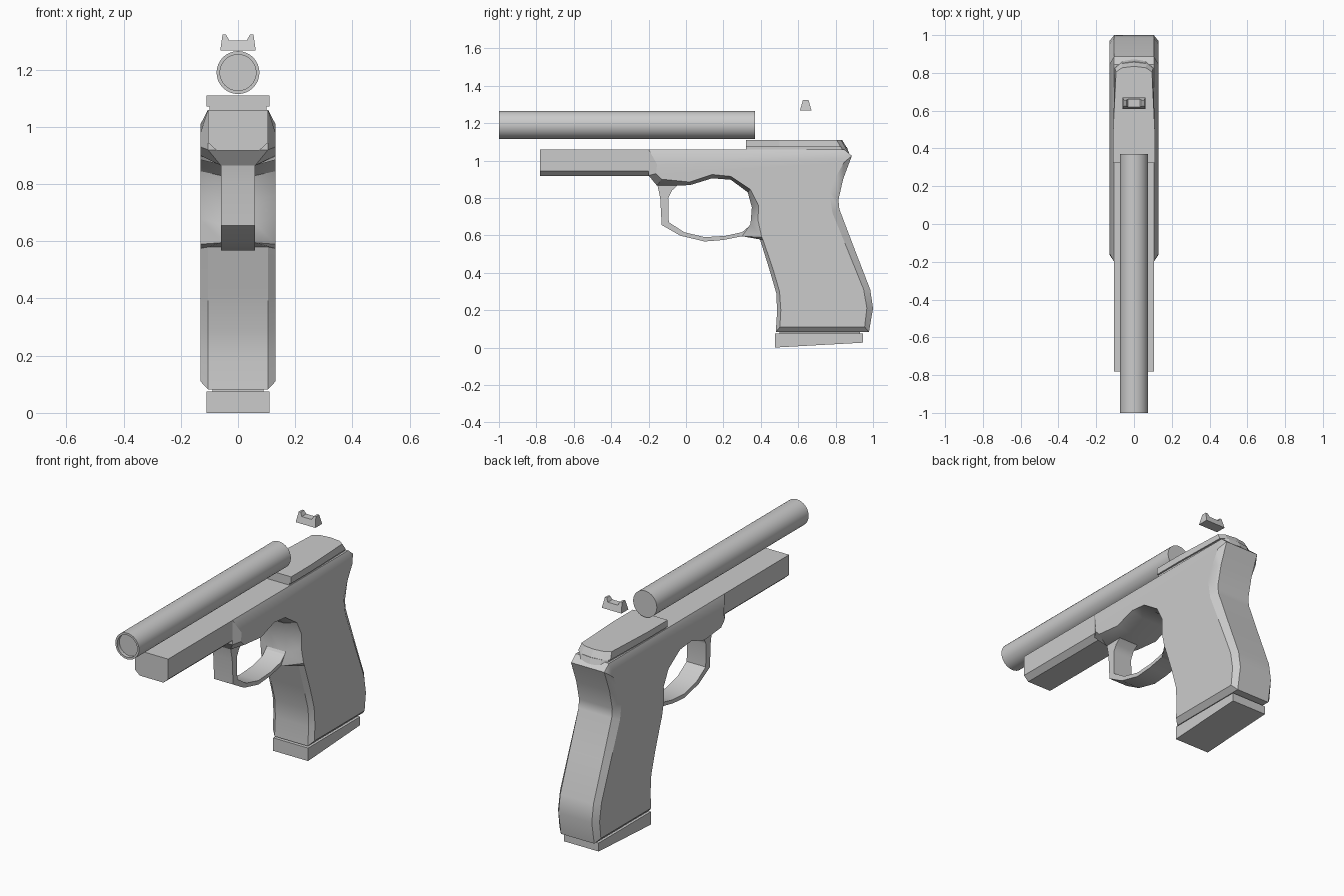
import bpy, bmesh, math


def loft(name, rings, smooth=30):
    """Skin a list of equal-length closed rings and cap both ends."""
    bm = bmesh.new()
    vs = [[bm.verts.new(p) for p in r] for r in rings]
    n = len(vs[0])
    for a, b in zip(vs, vs[1:]):
        for i in range(n):
            j = (i + 1) % n
            bm.faces.new((a[i], a[j], b[j], b[i]))
    bm.faces.new(vs[0][::-1])
    bm.faces.new(vs[-1])
    bmesh.ops.recalc_face_normals(bm, faces=bm.faces)
    me = bpy.data.meshes.new(name)
    bm.to_mesh(me)
    bm.free()
    ob = bpy.data.objects.new(name, me)
    bpy.context.collection.objects.link(ob)
    if smooth:
        bpy.ops.object.select_all(action='DESELECT')
        ob.select_set(True)
        bpy.context.view_layer.objects.active = ob
        bpy.ops.object.shade_smooth_by_angle(angle=math.radians(smooth))
        wn = ob.modifiers.new("weighted", 'WEIGHTED_NORMAL')
        wn.keep_sharp = True
    return ob


def mirror_x(half):
    return half + [(-x, z) for x, z in reversed(half)]


# Frame and grip: side outline (y, z) and the inset outline that meets the flat sides
outline = [  # y, z, inset y, inset z
    (-0.20, 1.06, -0.155, 0.98), (-0.20, 0.92, -0.16, 0.93)]
guard_side = [
    (-0.155, 0.865, -0.13, 0.90), (0.02, 0.868, 0.02, 0.885), (0.14, 0.905, 0.14, 0.925),
    (0.24, 0.897, 0.24, 0.915), (0.33, 0.83, 0.345, 0.845), (0.352, 0.75, 0.388, 0.76),
    (0.345, 0.66, 0.385, 0.68), (0.30, 0.595, 0.405, 0.59)]
grip = [
    (0.395, 0.58, 0.412, 0.575), (0.445, 0.42, 0.465, 0.42), (0.483, 0.29, 0.50, 0.30),
    (0.487, 0.19, 0.507, 0.20), (0.48, 0.082, 0.502, 0.11),
    (0.978, 0.082, 0.955, 0.11), (1.0, 0.21, 0.967, 0.21), (0.985, 0.31, 0.95, 0.31),
    (0.90, 0.53, 0.865, 0.52), (0.82, 0.74, 0.783, 0.72), (0.815, 0.79, 0.765, 0.83),
    (0.84, 0.90, 0.80, 0.91), (0.887, 1.025, 0.845, 0.99), (0.845, 1.06, 0.83, 1.01)]
pts = [(p, 0.105) for p in outline] + [(p, 0.06) for p in guard_side] + [(p, 0.105) for p in grip]
rings = []
for s in (-1, 1):
    edge = [(s * w, p[0], p[1]) for p, w in pts]
    side = [(s * 0.131, p[2], p[3]) for p, w in pts]
    rings += [side, edge] if s < 0 else [edge, side]
loft("frame_and_grip", rings)

# Front rail with chamfered underside
rail = mirror_x([(0.105, 1.06), (0.105, 0.945), (0.075, 0.918)])
loft("front_rail", [[(x, y, z) for x, z in rail] for y in (-0.78, -0.15)], 0)

# Trigger guard loop
outer = [(-0.155, 0.88), (-0.138, 0.80), (-0.13, 0.655), (-0.03, 0.598),
         (0.10, 0.567), (0.20, 0.575), (0.30, 0.595), (0.41, 0.583)]
inner = [(0.40, 0.66), (0.345, 0.655), (0.30, 0.617), (0.21, 0.597), (0.10, 0.59),
         (-0.01, 0.617), (-0.092, 0.67), (-0.095, 0.80), (-0.075, 0.84), (-0.03, 0.88)]
loft("guard_loop", [[(x, y, z) for y, z in outer + inner] for x in (-0.06, 0.06)])

# Rear top cover, undercut below a lip and sloping out at the back
cover = []
for z, wf, wb, yb in ((1.04, 0.10, 0.088, 0.872), (1.072, 0.10, 0.088, 0.86),
                      (1.072, 0.11, 0.097, 0.857), (1.11, 0.11, 0.09, 0.835)):
    cover.append([(wf, 0.322, z), (wf, 0.50, z), (wb + 0.005, yb - 0.03, z), (wb * 0.7, yb - 0.008, z),
                  (0, yb, z), (-wb * 0.7, yb - 0.008, z), (-wb - 0.005, yb - 0.03, z),
                  (-wf, 0.50, z), (-wf, 0.322, z)])
loft("top_cover", cover, 0)

# Tube with a shallow recess in its front end
tube = [(-0.98, 0.063), (-1.0, 0.063), (-1.0, 0.075), (0.37, 0.075)]
N = 32
loft("tube", [[(r * math.cos(i * math.tau / N), y, 1.19 + r * math.sin(i * math.tau / N))
               for i in range(N)] for y, r in tube])

# Notched rear sight, tapering upward front and back
notch = mirror_x([(0.062, 1.267), (0.054, 1.323), (0.042, 1.323), (0.031, 1.303)])
# order the outline so that the notch is open at the top
right, left = notch[:4], notch[4:]
sight = []
for s in (-1, 1):
    sight.append([(x, 0.64 + s * (0.031 - 0.016 * (z - 1.267) / 0.056), z) for x, z in right + left])
loft("rear_sight", sight, 0)

# Base plate with a sloped underside, and the narrow neck above it
plate = [(0.475, 0.0), (0.945, 0.026), (0.945, 0.074), (0.475, 0.074)]
loft("base_plate", [[(x, y, z) for y, z in plate] for x in (-0.11, 0.11)], 0)
neck = [(0.50, 0.06), (0.93, 0.06), (0.93, 0.10), (0.50, 0.10)]
loft("base_neck", [[(x, y, z) for y, z in neck] for x in (-0.09, 0.09)], 0)
